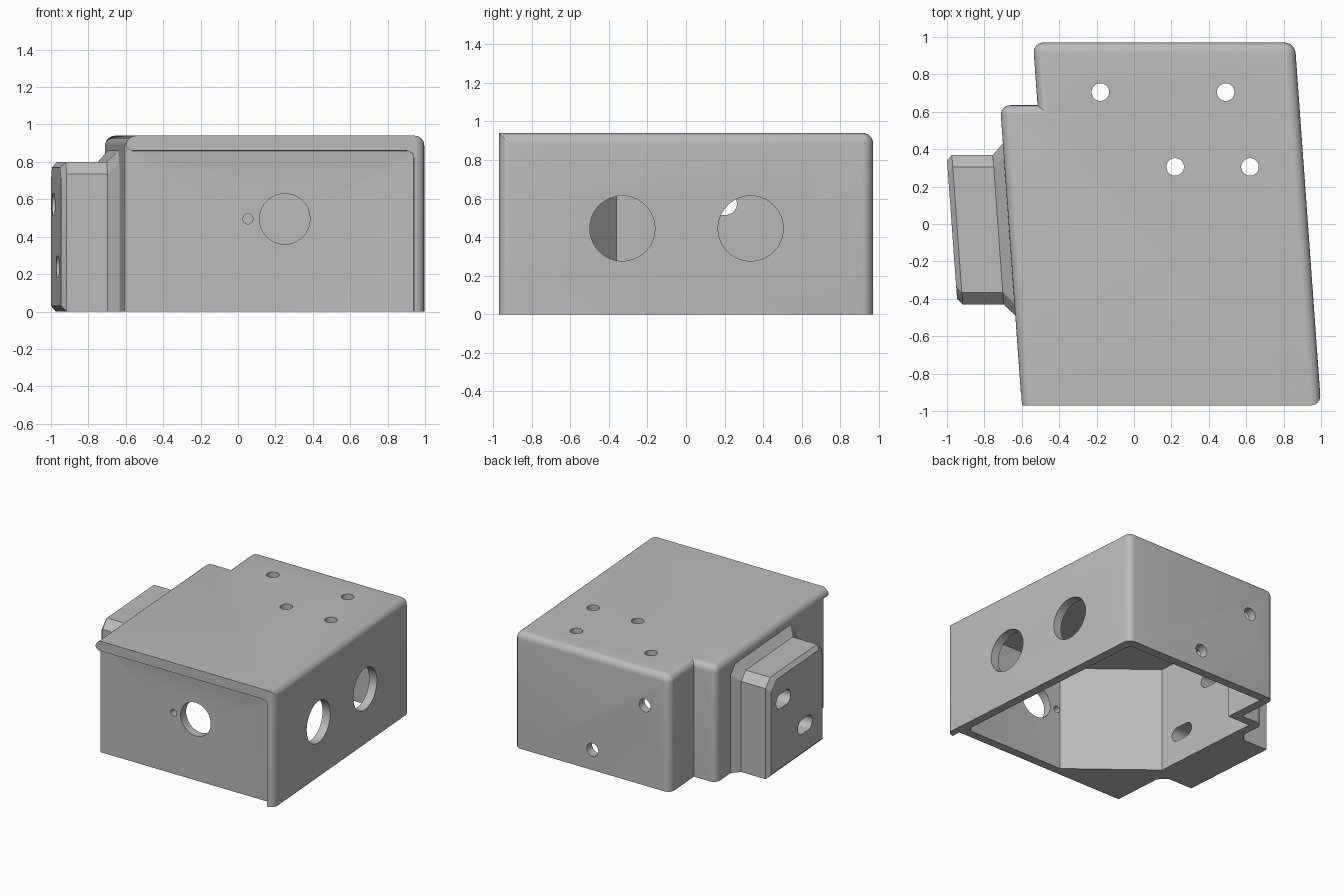
import bpy, bmesh, math
from mathutils import Vector

old = bpy.data.objects.get("Cube")
if old:
    bpy.data.objects.remove(old)

SKEW = -0.072  # sideways lean of the side walls per unit of depth

grey = bpy.data.materials.new("plain grey")
grey.use_nodes = True
COLOUR = (0.5, 0.5, 0.5, 1)
grey.diffuse_color = COLOUR
grey.node_tree.nodes["Principled BSDF"].inputs["Base Color"].default_value = COLOUR


def make(name, bm):
    bmesh.ops.recalc_face_normals(bm, faces=bm.faces)
    mesh = bpy.data.meshes.new(name)
    bm.to_mesh(mesh)
    bm.free()
    obj = bpy.data.objects.new(name, mesh)
    obj.data.materials.append(grey)
    bpy.context.collection.objects.link(obj)
    return obj


def prism(points, direction):
    """Closed prism: a flat outline swept along a direction."""
    bm = bmesh.new()
    face = bm.faces.new([bm.verts.new(p) for p in points])
    ext = bmesh.ops.extrude_face_region(bm, geom=[face], use_keep_orig=True)
    moved = [g for g in ext["geom"] if isinstance(g, bmesh.types.BMVert)]
    bmesh.ops.translate(bm, verts=moved, vec=direction)
    return bm


def arc(cx, cz, r, start, end, n=8):
    return [(cx + r * math.cos(math.radians(start + (end - start) * i / n)),
             cz + r * math.sin(math.radians(start + (end - start) * i / n)))
            for i in range(n + 1)]


def combine(target, tool, operation):
    """Apply a boolean and discard the tool."""
    tool.hide_render = True
    mod = target.modifiers.new("boolean", 'BOOLEAN')
    mod.operation, mod.solver, mod.object = operation, 'EXACT', tool
    bpy.context.view_layer.update()
    deps = bpy.context.evaluated_depsgraph_get()
    result = bpy.data.meshes.new_from_object(target.evaluated_get(deps))
    target.modifiers.clear()
    target.data = result
    bpy.data.objects.remove(tool)


def plan(pairs, z):
    """Plan outline from (x on the centre line, y) pairs, leaned by the skew."""
    return [(x + SKEW * y, y, z) for x, y in pairs]


# Outer shell: leaning block with a stepped back corner and rounded edges
TOP = 0.94
outline = plan([(-0.67, -0.97), (0.93, -0.97), (0.93, 0.97),
                (-0.47, 0.97), (-0.47, 0.635), (-0.67, 0.635)], 0)
bm = prism(outline, (0, 0, TOP))
sharp_uprights = [Vector(outline[0]).xy, Vector(outline[4]).xy]
rounded = []
for e in bm.edges:
    a, b = (v.co for v in e.verts)
    if abs(a.z - b.z) > 0.5:
        if all((a.xy - s).length > 0.01 for s in sharp_uprights):
            rounded.append(e)
    elif a.z > 0.5 and max(a.y, b.y) > -0.9:
        rounded.append(e)
bmesh.ops.bevel(bm, geom=rounded, offset=0.055, segments=6, profile=0.5,
                affect='EDGES', clamp_overlap=True)
shell = make("housing", bm)

# Mounting block: chamfered rings from the outer face to the flared base
bm = bmesh.new()
rings = []
for x, grow, bottom in [(-0.975, -0.03, 0.03), (-0.947, 0, 0), (-0.728, 0, 0),
                        (-0.67, 0.06, 0), (-0.64, 0.06, 0)]:
    y0, y1, z1, c = -0.43 - grow, 0.37 + grow, 0.80 + grow, 0.065
    section = [(y0, bottom), (y1, bottom), (y1, z1 - c),
               (y1 - c, z1), (y0 + c, z1), (y0, z1 - c)]
    rings.append([bm.verts.new((x + SKEW * y, y, z)) for y, z in section])
for r, s in zip(rings, rings[1:]):
    for i in range(len(r)):
        j = (i + 1) % len(r)
        bm.faces.new((r[i], r[j], s[j], s[i]))
bm.faces.new(rings[0])
bm.faces.new(rings[-1])
combine(shell, make("mounting_block", bm), 'UNION')

# Front recess, leaving a lip along the top and right, with a soft inner edge
profile = [(-1.2, -0.2), (0.94, -0.2)] + arc(0.90, 0.82, 0.04, 0, 90) \
    + arc(-0.562, 0.898, 0.038, 270, 180) + [(-1.2, 0.898)]
bm = prism([(x, -1.2, z) for x, z in profile], (0, 0.3, 0))
soft = [e for e in bm.edges if all(v.co.y > -1 for v in e.verts)
        and all(v.co.x > -0.58 for v in e.verts)
        and any(v.co.z > 0 for v in e.verts)]
bmesh.ops.bevel(bm, geom=soft, offset=0.03, segments=4, profile=0.5,
                affect='EDGES', clamp_overlap=True)
combine(shell, make("front_recess", bm), 'DIFFERENCE')

# Cavity, open below, with a diagonal wall across one front corner
cavity = plan([(-0.04, -0.83), (0.86, -0.83), (0.86, 0.90), (-0.40, 0.90),
               (-0.40, 0.565), (-0.60, 0.565), (-0.60, -0.36)], -0.2)
bm = prism(cavity, (0, 0, 1.06))
corners = [e for e in bm.edges
           if abs(e.verts[0].co.z - e.verts[1].co.z) > 0.5
           and e.verts[0].co.x > 0.5]
bmesh.ops.bevel(bm, geom=corners, offset=0.05, segments=5, profile=0.5,
                affect='EDGES', clamp_overlap=True)
combine(shell, make("cavity", bm), 'DIFFERENCE')


def drill(name, centre, r, direction, stretch=0.0):
    """Cut a round hole, or a slot when stretched, along an axis."""
    d = Vector(direction)
    v = Vector((0, 1, 0)) if d.z else Vector((0, 0, 1))
    u = Vector((0, 1, 0)) if d.x else Vector((1, 0, 0))
    loop = arc(stretch, 0, r, -90, 90, 16) + arc(-stretch, 0, r, 90, 270, 16)
    if not stretch:
        loop = arc(0, 0, r, 0, 360, 40)[:-1]
    points = [Vector(centre) + u * a + v * b for a, b in loop]
    combine(shell, make(name, prism(points, d)), 'DIFFERENCE')


# Holes in the top, back, front and right walls, and slots in the block
for x, y in [(-0.18, 0.705), (0.49, 0.705), (0.22, 0.305), (0.62, 0.305)]:
    drill("top_hole", (x, y, 0.75), 0.047, (0, 0, 0.4))
for x, z in [(-0.31, 0.65), (0.16, 0.165)]:
    drill("back_hole", (x, 0.8, z), 0.052, (0, 0.4, 0))
for x, r in [(0.25, 0.135), (0.053, 0.027)]:
    drill("front_hole", (x, -1.1, 0.495), r, (0, 0.36, 0))
for y in (-0.33, 0.335):
    drill("side_hole", (0.75, y, 0.445), 0.169, (0.5, 0, 0))
for y, z in [(0.16, 0.573), (-0.15, 0.24)]:
    drill("block_slot", (-1.2, y, z), 0.058, (0.75, 0, 0), 0.046)

# Smooth shading on the rounded parts only
shell.data.materials.clear()
shell.data.materials.append(grey)
for p in shell.data.polygons:
    p.material_index = 0
bpy.ops.object.select_all(action='DESELECT')
shell.select_set(True)
bpy.context.view_layer.objects.active = shell
bpy.ops.object.shade_smooth_by_angle(angle=math.radians(28))
